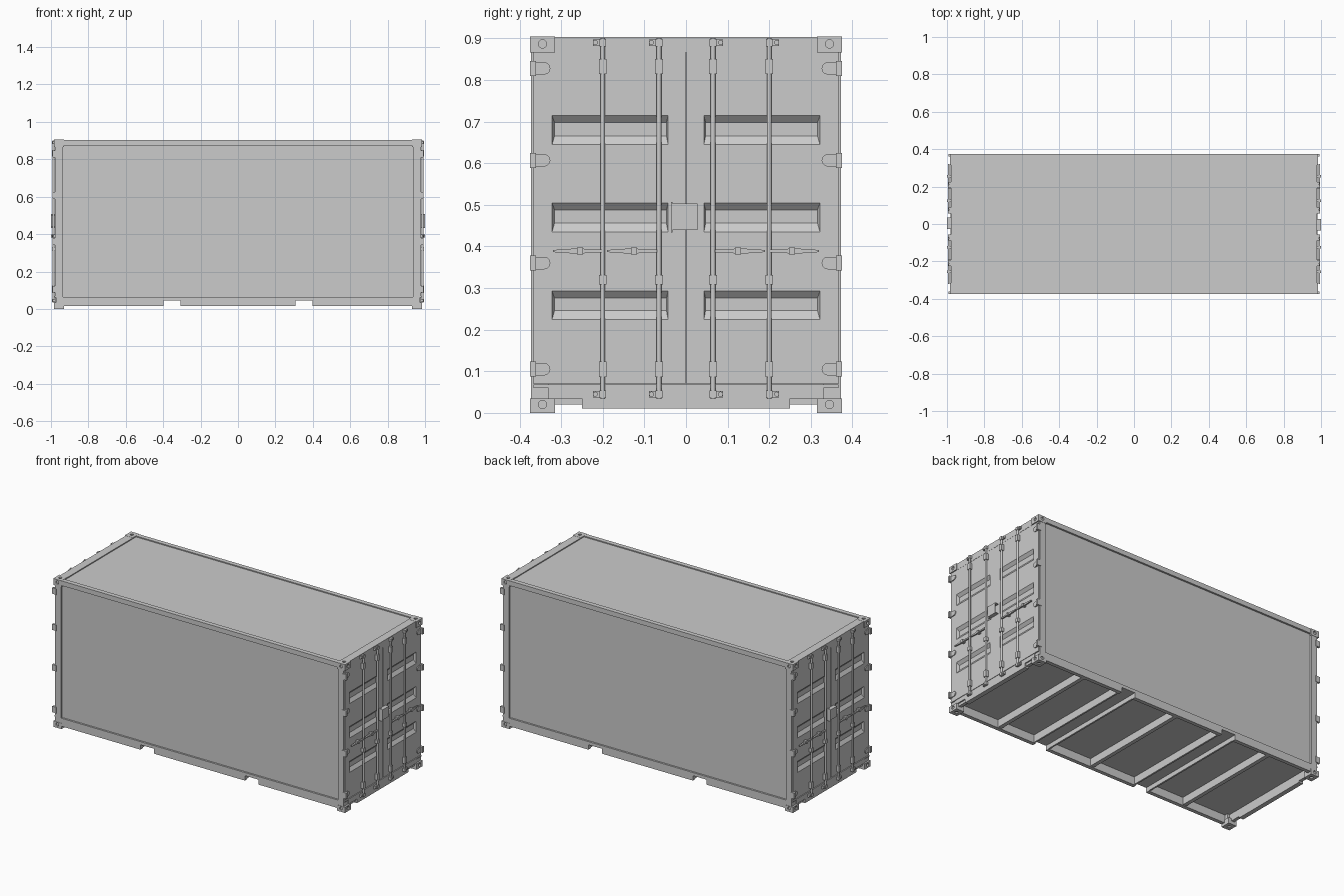
import bpy, bmesh, math
from mathutils import Matrix, Vector

if "Cube" in bpy.data.objects:
    bpy.data.objects.remove(bpy.data.objects["Cube"])

paint = bpy.data.materials.new("container_grey")
paint.diffuse_color = (0.6, 0.6, 0.6, 1)
paint.use_nodes = True
paint.node_tree.nodes["Principled BSDF"].inputs["Base Color"].default_value = paint.diffuse_color


def box(bm, x0, x1, y0, y1, z0, z1):
    m = Matrix.Translation(((x0 + x1) / 2, (y0 + y1) / 2, (z0 + z1) / 2)) \
        @ Matrix.Diagonal((x1 - x0, y1 - y0, z1 - z0, 1))
    bmesh.ops.create_cube(bm, size=1, matrix=m)


def cyl(bm, centre, r, length, axis='Z', n=12):
    rot = {'Z': Matrix(), 'X': Matrix.Rotation(math.pi / 2, 4, 'Y'),
           'Y': Matrix.Rotation(math.pi / 2, 4, 'X')}[axis]
    bmesh.ops.create_cone(bm, cap_ends=True, segments=n, radius1=r, radius2=r,
                          depth=length, matrix=Matrix.Translation(centre) @ rot)


def prism(bm, pts, axis, a0, a1):
    """Extrude a 2D outline (yz for axis X, xz for axis Y)."""
    def ring(a):
        return [bm.verts.new((a, p, q) if axis == 'X' else (p, a, q)) for p, q in pts]
    lo, hi = ring(a0), ring(a1)
    bm.faces.new(lo)
    bm.faces.new(hi[::-1])
    for i in range(len(pts)):
        j = (i + 1) % len(pts)
        bm.faces.new((lo[i], hi[i], hi[j], lo[j]))


def finish(name, bm, ends=False, closed=True):
    """ends=True repeats the part on the opposite end of the container."""
    if closed:
        bmesh.ops.recalc_face_normals(bm, faces=bm.faces)
    if ends:
        d = bmesh.ops.duplicate(bm, geom=bm.verts[:] + bm.edges[:] + bm.faces[:])
        vs = [g for g in d['geom'] if isinstance(g, bmesh.types.BMVert)]
        bmesh.ops.rotate(bm, verts=vs, cent=(0, 0, 0), matrix=Matrix.Rotation(math.pi, 3, 'Z'))
    me = bpy.data.meshes.new(name)
    bm.to_mesh(me)
    bm.free()
    me.materials.append(paint)
    me.shade_smooth()
    me.set_sharp_from_angle(angle=math.radians(35))
    ob = bpy.data.objects.new(name, me)
    bpy.context.collection.objects.link(ob)
    return ob


SIDES = (1, -1)

# Inner body: side panels, roof and floor
bm = bmesh.new()
box(bm, -0.96, 0.96, -0.362, 0.362, 0.065, 0.898)
finish("body_panels", bm)

# Corner posts and top rails
bm = bmesh.new()
for s in SIDES:
    for t in SIDES:
        x0, x1 = sorted((s * 0.935, s * 0.974))
        y0, y1 = sorted((t * 0.33, t * 0.373))
        box(bm, x0, x1, y0, y1, 0.03, 0.87)
    y0, y1 = sorted((s * 0.345, s * 0.373))
    box(bm, -0.94, 0.94, y0, y1, 0.875, 0.904)
    x0, x1 = sorted((s * 0.93, s * 0.979))
    box(bm, x0, x1, -0.32, 0.32, 0.866, 0.904)
finish("posts_and_top_rails", bm)

# Bottom side rails with fork pockets cut out
bm = bmesh.new()
half = [(0.307, 0.016), (0.307, 0.046), (0.398, 0.046), (0.398, 0.016), (0.94, 0.016), (0.94, 0.065)]
outline = half + [(-x, z) for x, z in reversed(half)]
for s in SIDES:
    prism(bm, outline, 'Y', s * 0.35, s * 0.373)
finish("bottom_side_rails", bm)

# Floor cross beams and fork pocket roofs
bm = bmesh.new()
for x in (-0.65, 0, 0.65):
    box(bm, x - 0.012, x + 0.012, -0.351, 0.351, 0.02, 0.066)
for s in SIDES:
    box(bm, s * 0.352 - 0.046, s * 0.352 + 0.046, -0.351, 0.351, 0.046, 0.066)
    for x in (0.301, 0.404):
        box(bm, s * x - 0.005, s * x + 0.005, -0.351, 0.351, 0.02, 0.066)
finish("floor_beams", bm)

# Door sills
bm = bmesh.new()
prism(bm, [(-0.25, 0.01), (0.25, 0.01), (0.25, 0.035), (0.33, 0.035),
           (0.33, 0.066), (-0.33, 0.066), (-0.33, 0.035), (-0.25, 0.035)], 'X', 0.95, 0.978)
box(bm, 0.95, 0.981, -0.367, 0.367, 0.06, 0.068)
for s in SIDES:
    box(bm, 0.95, 0.97, s * 0.2825 - 0.034, s * 0.2825 + 0.034, 0.02, 0.036)
finish("door_sills", bm, ends=True)

# Corner castings with round holes, cut once and mirrored to all corners
def casting(z0, z1, zhole, zcap):
    bm = bmesh.new()
    box(bm, 0.93, 0.985, 0.315, 0.375, z0, z1)
    block = finish("casting_block", bm)
    for c, axis in (((0.985, 0.345, zhole), 'X'), ((0.958, 0.375, zhole), 'Y'),
                    ((0.958, 0.345, zcap), 'Z')):
        cb = bmesh.new()
        cyl(cb, c, 0.010, 0.016, axis, 16)
        cutter = finish("hole_cutter", cb)
        mod = block.modifiers.new("hole", 'BOOLEAN')
        mod.operation, mod.object, mod.solver = 'DIFFERENCE', cutter, 'EXACT'
        cutter.hide_render = True
        bpy.context.view_layer.update()
        me = bpy.data.meshes.new_from_object(block.evaluated_get(bpy.context.evaluated_depsgraph_get()))
        block.modifiers.clear()
        block.data = me
        bpy.data.objects.remove(cutter)
    out = bmesh.new()
    for s in SIDES:
        for t in SIDES:
            part = block.data.copy()
            part.transform(Matrix.Diagonal((s, t, 1, 1)))
            if s * t < 0:
                part.flip_normals()
            out.from_mesh(part)
    bpy.data.objects.remove(block)
    return out

finish("top_corner_castings", casting(0.866, 0.905, 0.887, 0.905), closed=False)
finish("bottom_corner_castings", casting(0.0, 0.035, 0.02, 0.0), closed=False)

# Door leaves with three tapered recesses each
bm = bmesh.new()
X, D = 0.978, 0.015
ys = [0.001, 0.043, 0.322, 0.367]
zs = [0.07, 0.225, 0.293, 0.435, 0.505, 0.645, 0.715, 0.866]
for s in SIDES:
    def face(pts):
        f = bm.faces.new([bm.verts.new((x, s * y, z)) for x, y, z in pts])
        if s < 0:
            f.normal_flip()
    for i in range(3):
        for j in range(7):
            y0, y1, z0, z1 = ys[i], ys[i + 1], zs[j], zs[j + 1]
            rim = [(X, y0, z0), (X, y1, z0), (X, y1, z1), (X, y0, z1)]
            if i == 1 and j % 2:
                a, b, c, d = y0 + 0.004, y1 - 0.006, z0 + 0.021, z1 - 0.017
                bed = [(X - D, a, c), (X - D, b, c), (X - D, b, d), (X - D, a, d)]
                face(bed)
                for k in range(4):
                    n = (k + 1) % 4
                    face([rim[k], rim[n], bed[n], bed[k]])
            else:
                face(rim)
    # Leaf edges
    rim = [(ys[0], zs[0]), (ys[-1], zs[0]), (ys[-1], zs[-1]), (ys[0], zs[-1])]
    for k in range(4):
        (p, q), (u, v) = rim[k], rim[(k + 1) % 4]
        face([(X, u, v), (X, p, q), (0.96, p, q), (0.96, u, v)])
bmesh.ops.remove_doubles(bm, verts=bm.verts, dist=1e-5)
finish("doors", bm, ends=True, closed=False)

# Lock rods with guide clamps and end cams
rods, clamps = bmesh.new(), bmesh.new()
for s in SIDES:
    for r in (0.2, 0.065):
        y = s * r
        cyl(rods, (0.987, y, 0.467), 0.0058, 0.866)
        for z, h in ((0.832, 0.018), (0.32, 0.011), (0.105, 0.019)):
            box(clamps, 0.975, 0.995, y - 0.0095, y + 0.0095, z - h, z + h)
        for z in (0.890, 0.045):
            box(clamps, 0.975, 0.994, y - 0.008, y + 0.008, z - 0.009, z + 0.009)
            y0, y1 = sorted((y, y + s * 0.024))
            box(clamps, 0.975, 0.988, y0, y1, z - 0.008, z + 0.008)
            cyl(clamps, (0.985, y + s * 0.018, z), 0.006, 0.014, 'X')
finish("lock_rods", rods, ends=True)
finish("rod_clamps", clamps, ends=True)

# Door handles and their catches
bm = bmesh.new()
for s in SIDES:
    for r in (0.2, 0.07):
        top = [(0, 0.004), (0.04, 0.004), (0.05, 0.007), (0.07, 0.006), (0.12, 0.0025)]
        pts = top + [(y, -z) for y, z in reversed(top)]
        prism(bm, [(s * (r + y), 0.389 + z) for y, z in pts], 'X', 0.986, 0.995)
        y = s * (r + 0.055)
        box(bm, 0.975, 0.999, y - 0.007, y + 0.007, 0.381, 0.398)
finish("door_handles", bm, ends=True)

# Hinges: pin block plus rounded plate
bm = bmesh.new()
for s in SIDES:
    for z in (0.828, 0.607, 0.36, 0.105):
        y0, y1 = sorted((s * 0.361, s * 0.375))
        box(bm, 0.965, 0.993, y0, y1, z - 0.018, z + 0.018)
        pts = [(s * 0.362, z - 0.015), (s * 0.362, z + 0.015)]
        for k in range(7):
            a = math.pi / 2 - math.pi * k / 6
            pts.append((s * (0.341 - 0.015 * math.cos(a)), z + 0.015 * math.sin(a)))
        prism(bm, pts, 'X', 0.97, 0.983)
finish("hinges", bm, ends=True)

# Lock box over the door seam
bm = bmesh.new()
box(bm, 0.996, 1.0, -0.033, 0.028, 0.442, 0.501)
box(bm, 0.975, 1.0, -0.035, 0.028, 0.499, 0.503)
box(bm, 0.975, 1.0, -0.035, 0.028, 0.440, 0.444)
box(bm, 0.975, 1.0, -0.036, -0.032, 0.433, 0.507)
finish("lock_box", bm, ends=True)
